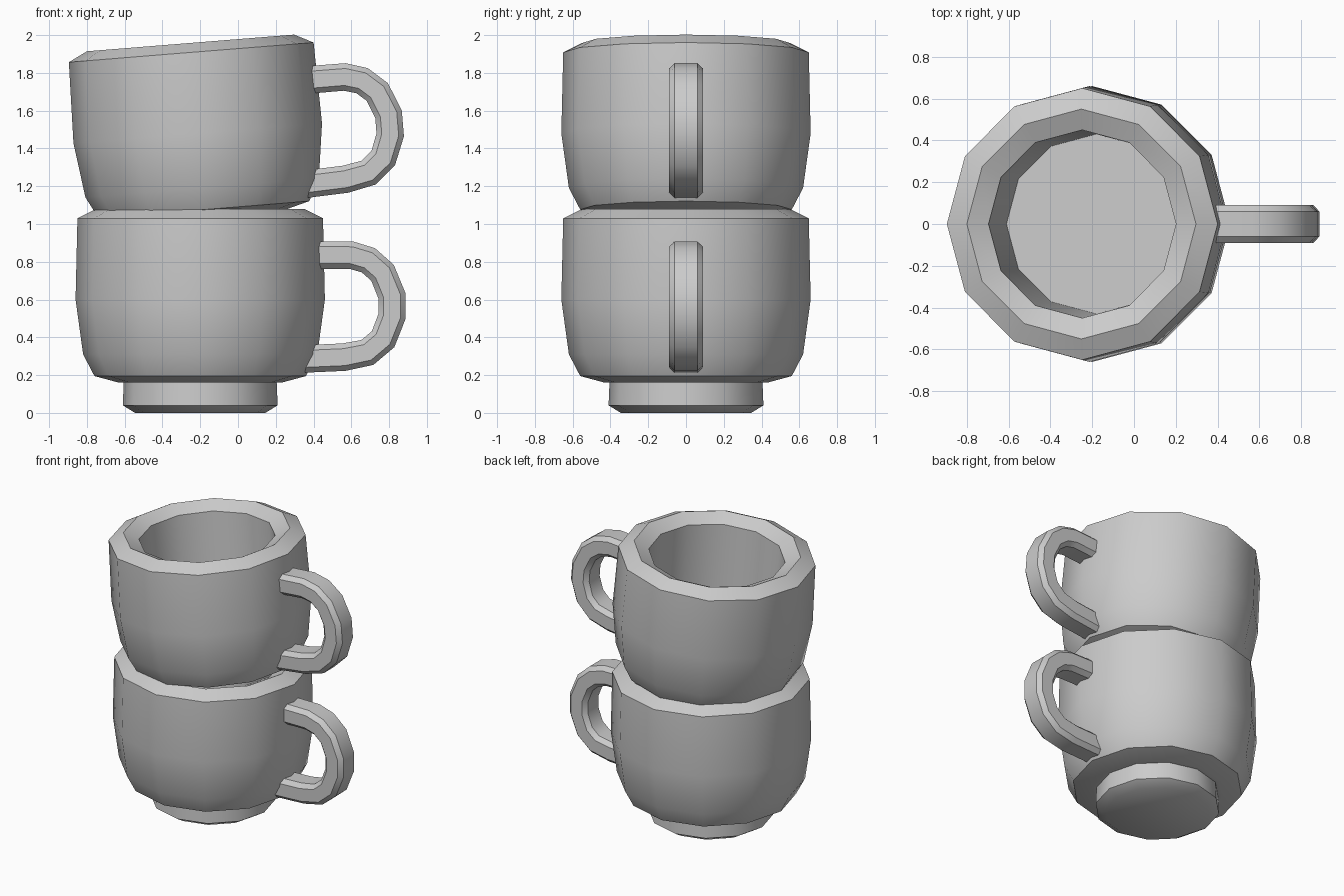
import bpy, bmesh, math
from mathutils import Matrix, Vector

if "Cube" in bpy.data.objects:
    bpy.data.objects.remove(bpy.data.objects["Cube"])

SIDES = 12
grey = bpy.data.materials.new("light grey")
grey.diffuse_color = (0.6, 0.6, 0.6, 1)
grey.use_nodes = True
grey.node_tree.nodes["Principled BSDF"].inputs["Base Color"].default_value = grey.diffuse_color


def finish(name, bm, matrix, angle):
    bmesh.ops.recalc_face_normals(bm, faces=bm.faces)
    me = bpy.data.meshes.new(name)
    bm.to_mesh(me)
    bm.free()
    me.materials.append(grey)
    ob = bpy.data.objects.new(name, me)
    bpy.context.collection.objects.link(ob)
    ob.matrix_world = matrix
    bpy.ops.object.select_all(action='DESELECT')
    ob.select_set(True)
    bpy.context.view_layer.objects.active = ob
    bpy.ops.object.shade_smooth_by_angle(angle=math.radians(angle))
    return ob


def skin(rings):
    # closed tube through equal rings of points, capped at both ends
    bm = bmesh.new()
    loops = [[bm.verts.new(p) for p in ring] for ring in rings]
    n = len(loops[0])
    for a, b in zip(loops, loops[1:]):
        for i in range(n):
            j = (i + 1) % n
            bm.faces.new((a[i], a[j], b[j], b[i]))
    bm.faces.new(loops[0])
    bm.faces.new(loops[-1])
    return bm


# cup outline (radius, height): foot, rounded body, bevelled rim, inner wall, floor
CUP = [(0.345, 0), (0.41, 0.04), (0.405, 0.16), (0.43, 0.16), (0.56, 0.195),
       (0.62, 0.31), (0.66, 0.60), (0.65, 1.03), (0.55, 1.08), (0.45, 1.03),
       (0.43, 0.21)]

# handle centre line (x from cup axis, z) and its chamfered cross-section
HANDLE = [(0.60, 0.835), (0.80, 0.835), (0.89, 0.808), (0.965, 0.742),
          (1.015, 0.62), (1.015, 0.51), (0.968, 0.39), (0.885, 0.32),
          (0.76, 0.295), (0.53, 0.285)]
SECTION = [(0.09, 0.045), (0.06, 0.073), (-0.06, 0.073), (-0.09, 0.045),
           (-0.09, -0.045), (-0.06, -0.073), (0.06, -0.073), (0.09, -0.045)]


def mug(prefix, matrix):
    rings = [[(r * math.cos(i * math.tau / SIDES), r * math.sin(i * math.tau / SIDES), z)
              for i in range(SIDES)] for r, z in CUP]
    finish(prefix + "_cup", skin(rings), matrix, 38)

    pts = [Vector((x, 0, z)) for x, z in HANDLE]
    rings = []
    for i, p in enumerate(pts):
        t = Vector((0, 0, 0))
        if i > 0:
            t += (p - pts[i - 1]).normalized()
        if i < len(pts) - 1:
            t += (pts[i + 1] - p).normalized()
        t.normalize()
        out = Vector((-t.z, 0, t.x))
        rings.append([p + out * h + Vector((0, w, 0)) for w, h in SECTION])
    finish(prefix + "_handle", skin(rings), matrix, 38)


# lower mug upright, upper mug nested in it and leaning
mug("lower_mug", Matrix.Translation((-0.2, 0, 0)))
mug("upper_mug", Matrix.Translation((-0.165, 0, 0.882)) @ Matrix.Rotation(math.radians(-4.6), 4, 'Y'))
